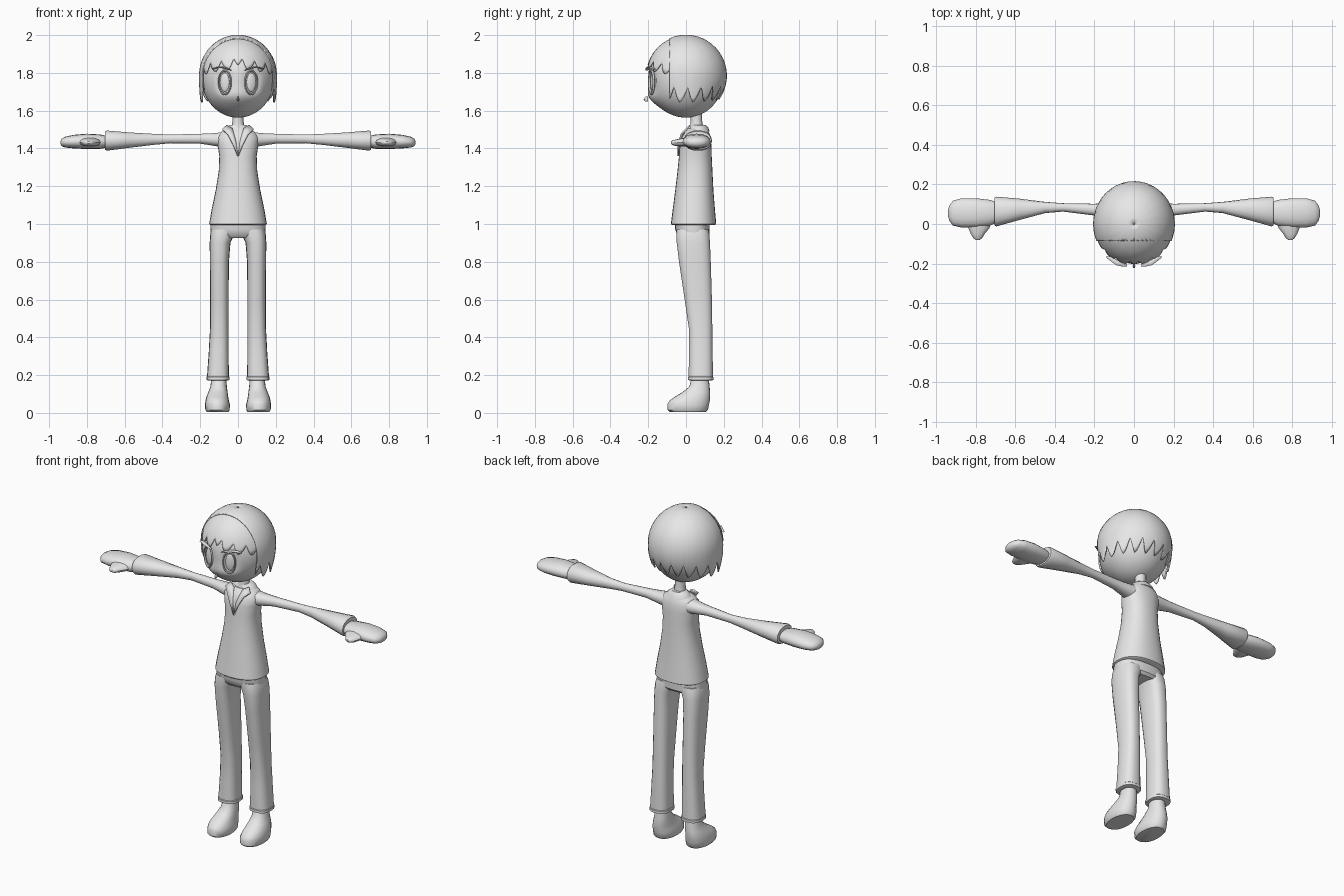
import bpy, bmesh, math
from mathutils import Vector

grey = bpy.data.materials.new("light_grey")
grey.diffuse_color = (0.8, 0.8, 0.8, 1)


def make(name, verts, faces, mirror=False, thick=0):
    me = bpy.data.meshes.new(name)
    me.from_pydata(verts, [], faces)
    bm = bmesh.new()
    bm.from_mesh(me)
    bmesh.ops.recalc_face_normals(bm, faces=bm.faces)
    bm.to_mesh(me)
    bm.free()
    ob = bpy.data.objects.new(name, me)
    bpy.context.collection.objects.link(ob)
    me.materials.append(grey)
    if thick:
        m = ob.modifiers.new("thickness", 'SOLIDIFY')
        m.thickness, m.offset = thick, 0
    if mirror:
        ob.modifiers.new("mirror", 'MIRROR')
    return ob


def loft(name, axis, rings, n=20, power=2.0, mirror=False):
    """Rings (t, u_min, u_max, v_min, v_max) along an axis, capped at both ends."""
    order = {'x': (2, 0, 1), 'y': (0, 2, 1), 'z': (0, 1, 2)}[axis]
    verts, faces = [], []
    for t, u0, u1, v0, v1 in rings:
        for i in range(n):
            a = 2 * math.pi * i / n
            c, s = math.cos(a), math.sin(a)
            u = (u0 + u1) / 2 + (u1 - u0) / 2 * math.copysign(abs(c) ** (2 / power), c)
            v = (v0 + v1) / 2 + (v1 - v0) / 2 * math.copysign(abs(s) ** (2 / power), s)
            p = (u, v, t)
            verts.append(tuple(p[k] for k in order))
    for r in range(len(rings) - 1):
        for i in range(n):
            j = (i + 1) % n
            faces.append((r * n + i, r * n + j, (r + 1) * n + j, (r + 1) * n + i))
    faces.append(tuple(range(n)))
    faces.append(tuple(range((len(rings) - 1) * n, len(rings) * n)))
    return make(name, verts, faces, mirror)


def shell(name, a0, a1, n, hem, radii, straight, thick, rows=16):
    """Hair shell around the head; hem(a) gives the lower edge height, a = 0 is the front."""
    cz, verts, faces = 1.785, [], []
    rx, ry, rz = radii
    for i in range(n + 1):
        a = a0 + (a1 - a0) * i / n
        end = math.acos(max(-1, min(1, (hem(a) - cz) / rz)))
        for j in range(rows + 1):
            p = 0.02 + (end - 0.02) * j / rows
            r = math.sin(p)
            if p > math.pi / 2:
                r += (1 - r) * straight * abs(math.sin(a)) ** 3
            verts.append((rx * r * math.sin(a), -ry * r * math.cos(a), cz + rz * math.cos(p)))
    for i in range(n):
        for j in range(rows):
            k = i * (rows + 1) + j
            faces.append((k, k + 1, k + rows + 2, k + rows + 1))
    ob = make(name, verts, faces, thick=thick)
    bm = bmesh.new()
    bm.from_mesh(ob.data)
    bmesh.ops.remove_doubles(bm, verts=bm.verts, dist=0.0008)
    bm.to_mesh(ob.data)
    bm.free()
    return ob


def strands(a, count, shift=0.0):
    """Pointed strand pattern: 0 at a tip, 1 in a gap."""
    f = (a / (2 * math.pi) * count + shift) % 1
    return (f / 0.65 if f < 0.65 else (1 - f) / 0.35) ** 1.6


# head with shallow eye sockets and a slightly pushed out mouth area
bpy.ops.mesh.primitive_uv_sphere_add(segments=48, ring_count=36, radius=1, location=(0, 0, 0))
head = bpy.context.object
head.name = "head"
head.data.materials.append(grey)
for v in head.data.vertices:
    x, y, z = v.co.x * 0.193, v.co.y * 0.2, 1.775 + v.co.z * 0.212
    if y < 0:
        d = ((abs(x) - 0.072) / 0.045) ** 2 + ((z - 1.75) / 0.07) ** 2
        y += 0.014 * max(0, 1 - d * d)
        y -= 0.022 * math.exp(-((z - 1.67) / 0.05) ** 2 - (x / 0.12) ** 2)
    v.co = Vector((x, y, z))

# eyes: raised rim and domed iris
for side, s in (("left", 1), ("right", -1)):
    rot = (math.pi / 2, 0, s * 0.33)
    bpy.ops.mesh.primitive_torus_add(major_segments=32, minor_segments=8, major_radius=1,
                                     minor_radius=0.1, location=(s * 0.07, -0.183, 1.75), rotation=rot)
    rim = bpy.context.object
    rim.name = side + "_eye_rim"
    rim.scale = (0.035, 0.062, 0.07)
    bpy.ops.mesh.primitive_uv_sphere_add(segments=24, ring_count=12, radius=1,
                                         location=(s * 0.07, -0.176, 1.75), rotation=rot)
    iris = bpy.context.object
    iris.name = side + "_eye"
    iris.scale = (0.026, 0.05, 0.01)
    for o in (rim, iris):
        o.data.materials.append(grey)

# brows and nose
loft("brow", 'x', [(0.035, -0.214, -0.202, 1.812, 1.816), (0.06, -0.215, -0.192, 1.820, 1.828),
                   (0.09, -0.208, -0.18, 1.826, 1.835), (0.115, -0.19, -0.165, 1.824, 1.831),
                   (0.138, -0.172, -0.162, 1.818, 1.821)], 8, mirror=True)
loft("nose", 'z', [(1.648, -0.003, 0.003, -0.214, -0.2), (1.658, -0.007, 0.007, -0.224, -0.2),
                   (1.675, -0.002, 0.002, -0.215, -0.2)], 8)

# main hair cap, cut flat at the front
hair = shell("hair_cap", 0, 2 * math.pi, 144,
             lambda a: 1.64 + 0.02 * abs(math.cos(a)) + 0.085 * strands(a, 18),
             (0.203, 0.213, 0.213), 0.85, 0.007)
bm = bmesh.new()
bm.from_mesh(hair.data)
bmesh.ops.bisect_plane(bm, geom=bm.verts[:] + bm.edges[:] + bm.faces[:], plane_co=(0, -0.085, 0),
                       plane_no=(0, -1, 0), clear_outer=True)
bm.to_mesh(hair.data)
bm.free()

# fringe
shell("fringe", -1.25, 1.25, 80,
      lambda a: 1.825 - 0.03 * abs(a) + 0.055 * strands(abs(a), 17, 0.3),
      (0.2, 0.208, 0.209), 0, 0.006, 12)

# neck and shirt
loft("neck", 'z', [(1.47, -0.045, 0.045, 0.01, 0.10), (1.52, -0.033, 0.033, 0.022, 0.09),
                   (1.55, -0.029, 0.029, 0.025, 0.085), (1.62, -0.032, 0.032, 0.02, 0.085)])
loft("shirt", 'z', [(0.995, -0.146, 0.146, -0.074, 0.153), (1.0, -0.153, 0.153, -0.08, 0.16),
                    (1.08, -0.139, 0.139, -0.07, 0.153), (1.18, -0.118, 0.118, -0.057, 0.145),
                    (1.28, -0.102, 0.102, -0.045, 0.14), (1.36, -0.099, 0.099, -0.037, 0.136),
                    (1.42, -0.108, 0.108, -0.033, 0.134), (1.46, -0.11, 0.11, -0.024, 0.13),
                    (1.485, -0.092, 0.092, -0.008, 0.122), (1.505, -0.06, 0.06, 0.01, 0.112)], 28, 2.3)

# collar band and lapels
loft("collar", 'z', [(1.49, -0.078, 0.078, 0.005, 0.125), (1.51, -0.064, 0.064, 0.02, 0.118),
                     (1.525, -0.042, 0.042, 0.025, 0.105)])
make("lapel", [(0.002, -0.041, 1.36), (0.026, -0.04, 1.42), (0.055, -0.025, 1.475), (0.083, 0.0, 1.50),
               (0.06, 0.02, 1.522), (0.03, 0.005, 1.505), (0.012, -0.03, 1.44)],
     [(0, 1, 6), (1, 2, 5, 6), (2, 3, 4, 5)], True, 0.008)

# sleeves widening to the cuff
loft("sleeve", 'x', [(0.05, 0.0, 0.115, 1.40, 1.492), (0.12, 0.025, 0.108, 1.412, 1.482),
                     (0.2, 0.043, 0.102, 1.425, 1.478), (0.36, 0.063, 0.105, 1.427, 1.474),
                     (0.45, 0.055, 0.112, 1.418, 1.478), (0.58, 0.02, 0.128, 1.402, 1.486),
                     (0.695, -0.012, 0.138, 1.387, 1.496), (0.705, -0.008, 0.134, 1.392, 1.491)],
     14, 2.2, True)

# mitten hands with thumbs
loft("hand", 'x', [(0.69, 0.01, 0.11, 1.405, 1.465), (0.73, -0.01, 0.122, 1.398, 1.474),
                   (0.80, -0.018, 0.13, 1.397, 1.478), (0.87, -0.018, 0.13, 1.40, 1.472),
                   (0.915, -0.008, 0.118, 1.405, 1.462), (0.933, 0.015, 0.095, 1.412, 1.452),
                   (0.94, 0.04, 0.07, 1.424, 1.44)], 16, 2.2, True)
loft("thumb", 'y', [(0.03, 0.72, 0.85, 1.41, 1.46), (-0.02, 0.73, 0.837, 1.41, 1.455),
                    (-0.05, 0.755, 0.825, 1.412, 1.448), (-0.072, 0.768, 0.812, 1.418, 1.443),
                    (-0.08, 0.78, 0.80, 1.425, 1.437)], 12, 2.2, True)

# trousers
loft("trouser_hips", 'z', [(0.925, -0.125, 0.125, -0.03, 0.11), (0.94, -0.143, 0.143, -0.047, 0.124),
                           (0.97, -0.146, 0.146, -0.057, 0.125), (1.02, -0.143, 0.143, -0.06, 0.126)], 24, 2.5)
loft("trouser_leg", 'z', [(0.172, 0.053, 0.160, 0.018, 0.138), (0.175, 0.044, 0.167, 0.01, 0.146),
                          (0.19, 0.044, 0.167, 0.01, 0.146), (0.193, 0.048, 0.164, 0.013, 0.143),
                          (0.32, 0.050, 0.155, 0.015, 0.142), (0.45, 0.05, 0.148, 0.014, 0.14),
                          (0.6, 0.05, 0.147, -0.008, 0.138), (0.8, 0.048, 0.149, -0.038, 0.132),
                          (0.9, 0.04, 0.15, -0.05, 0.128), (0.945, 0.02, 0.147, -0.052, 0.125),
                          (0.97, 0.01, 0.14, -0.05, 0.12)], 18, 2.6, True)

# shoes
loft("shoe", 'z', [(0.005, 0.05, 0.165, -0.085, 0.105), (0.015, 0.044, 0.173, -0.097, 0.116),
                   (0.045, 0.043, 0.175, -0.099, 0.122), (0.065, 0.048, 0.172, -0.088, 0.126),
                   (0.085, 0.052, 0.167, -0.06, 0.128), (0.11, 0.055, 0.157, -0.018, 0.128),
                   (0.14, 0.059, 0.146, 0.018, 0.125), (0.19, 0.063, 0.14, 0.03, 0.12)], 20, 2.2, True)

# smooth shading with sharp edges kept
bpy.ops.object.select_all(action='SELECT')
bpy.context.view_layer.objects.active = head
bpy.ops.object.shade_smooth_by_angle(angle=math.radians(40))
